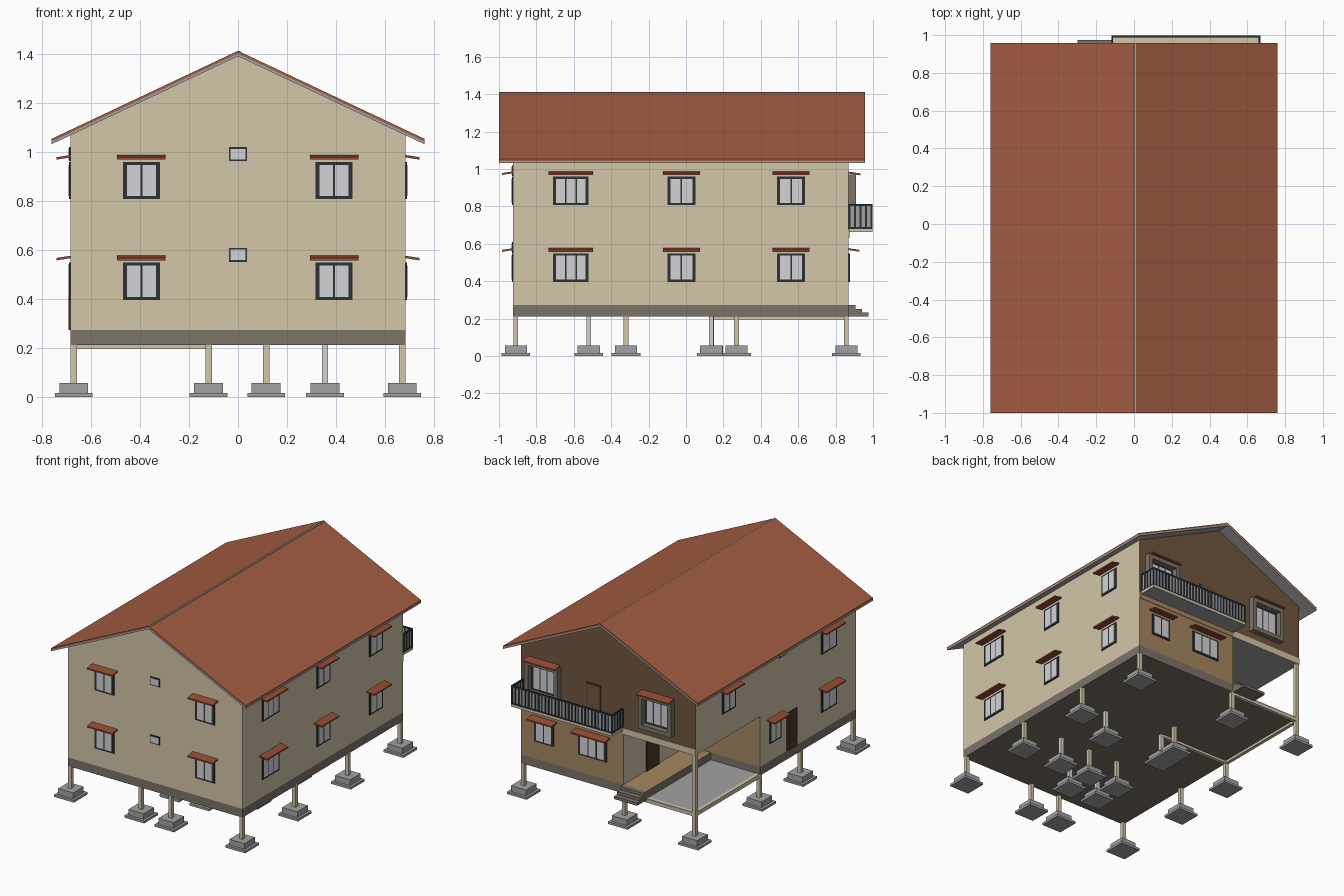
import bpy, bmesh

cube = bpy.data.objects.get("Cube")
if cube:
    bpy.data.objects.remove(cube, do_unlink=True)


def material(name, r, g, b):
    lin = [((c / 255 + 0.055) / 1.055) ** 2.4 for c in (r, g, b)] + [1]
    m = bpy.data.materials.new(name)
    m.use_nodes = True
    m.diffuse_color = lin
    m.node_tree.nodes["Principled BSDF"].inputs["Base Color"].default_value = lin
    return m


CREAM = material("cream plaster", 211, 198, 168)
BROWN = material("dark brown plaster", 112, 86, 63)
TAN = material("tan plaster", 166, 136, 97)
TAUPE = material("taupe stone", 124, 115, 105)
GREY = material("grey concrete", 162, 162, 162)
GLASS = material("pale glass", 212, 212, 214)
FRAME = material("charcoal frame", 43, 50, 53)
TILE = material("terracotta tile", 163, 93, 66)
AWNING = material("awning red", 150, 76, 51)
DOOR = material("door wood", 74, 54, 40)

# Main dimensions
W, FRONT, BACK = 0.683, -0.925, 0.87
PORCH_X, PORCH_Y = -0.12, 0.15
SLAB_LOW, SLAB_TOP, CEILING, UPPER = 0.212, 0.273, 0.63, 0.675


def finish(name, bm, mats, rule=None):
    bmesh.ops.recalc_face_normals(bm, faces=bm.faces)
    bm.normal_update()
    if rule:
        for f in bm.faces:
            f.material_index = rule(f.normal)
    me = bpy.data.meshes.new(name)
    bm.to_mesh(me)
    bm.free()
    for m in mats:
        me.materials.append(m)
    ob = bpy.data.objects.new(name, me)
    bpy.context.collection.objects.link(ob)
    return ob


def boxes(name, spans, *mats, rule=None):
    """One object from boxes given as (x0, x1, y0, y1, z0, z1)."""
    bm = bmesh.new()
    for s in spans:
        for v in bmesh.ops.create_cube(bm, size=1)["verts"]:
            v.co = [s[2 * i + (v.co[i] > 0)] for i in range(3)]
    return finish(name, bm, mats, rule)


def prism(name, profile, y0, y1, *mats, rule=None):
    """Extrude an x-z profile along y."""
    bm = bmesh.new()
    face = bm.faces.new([bm.verts.new((x, y0, z)) for x, z in profile])
    new = bmesh.ops.extrude_face_region(bm, geom=[face])["geom"]
    moved = [g for g in new if isinstance(g, bmesh.types.BMVert)]
    bmesh.ops.translate(bm, verts=moved, vec=(0, y1 - y0, 0))
    return finish(name, bm, mats, rule)


def on_wall(wall, u0, u1, z0, z1, d0, d1):
    """Box span lying on a wall, d measured outward."""
    axis, pos, sign = wall
    a, b = sorted((pos + sign * d0, pos + sign * d1))
    return (a, b, u0, u1, z0, z1) if axis == "x" else (u0, u1, a, b, z0, z1)


WALLS = {"front": ("y", FRONT, -1), "back": ("y", BACK, 1),
         "left": ("x", W, 1), "right": ("x", -W, -1),
         "porch": ("x", PORCH_X, -1)}


def back_rule(n):
    return 1 if n.y > 0.9 else 2 if n.z < -0.9 else 0


# Walls: gabled upper storey over an L-shaped lower storey
def roof_z(x, drop):
    return 1.412 - 0.472 * abs(x) - drop


prism("upper_walls", [(-W, CEILING), (W, CEILING), (W, roof_z(W, 0.018)),
                      (0, roof_z(0, 0.018)), (-W, roof_z(W, 0.018))],
      FRONT, BACK, CREAM, BROWN, GREY, rule=back_rule)
ground_plan = [(-W, W, FRONT, PORCH_Y), (PORCH_X, W, PORCH_Y, BACK)]
boxes("lower_walls", [p + (SLAB_TOP, CEILING) for p in ground_plan],
      CREAM, TAN, rule=lambda n: int(n.y > 0.9))
boxes("lower_back_band", [(PORCH_X, W, BACK, BACK + 0.003, CEILING, UPPER)], TAN)
boxes("porch_lintel", [(-W, PORCH_X, BACK, BACK + 0.004, CEILING, UPPER)], CREAM)
boxes("floor_slab", [p + (SLAB_LOW, SLAB_TOP) for p in ground_plan], TAUPE)

# Roof: tile layer above a concrete layer
EAVE = 0.761
for name, top, low, mat in (("roof_tiles", 0, 0.011, TILE), ("roof_deck", 0.011, 0.022, GREY)):
    prism(name, [(x, roof_z(x, top)) for x in (-EAVE, 0, EAVE)]
          + [(x, roof_z(x, low)) for x in (EAVE, 0, -EAVE)], -1, 0.957, mat)
boxes("ridge_strip", [(-0.002, 0.01, -1, 0.957, 1.4, 1.411)], GREY)

# Porch floor, landing, beams and steps
LAND = -0.3
boxes("porch_floor", [(-W, LAND, PORCH_Y, BACK, SLAB_LOW, 0.222)], GREY, TAUPE,
      rule=lambda n: int(n.z < -0.9))
boxes("porch_landing", [(LAND, PORCH_X, PORCH_Y, BACK, SLAB_LOW, SLAB_TOP)], TAUPE, TAN,
      rule=lambda n: int(n.z > 0.9))
BEAM = 0.024
boxes("porch_beams", [(-W, -W + BEAM, PORCH_Y, BACK, 0.195, 0.224),
                      (-W, PORCH_X, BACK - BEAM, BACK, 0.195, 0.224),
                      (-W, PORCH_X, PORCH_Y - BEAM, PORCH_Y, 0.195, SLAB_LOW)], CREAM)
boxes("entry_steps", [(LAND, PORCH_X, BACK, BACK + 0.035 * i, SLAB_LOW, SLAB_TOP - 0.021 * (i - 1))
                      for i in (1, 2, 3)], TAUPE)

# Posts on stepped footings
plaster_posts = [(x, y) for y in (-0.91, -0.32) for x in (-0.67, PORCH_X, 0.115, 0.67)]
plaster_posts += [(-0.67, 0.138), (PORCH_X, 0.27), (0.67, 0.27),
                  (-0.67, 0.857), (PORCH_X, 0.857), (0.67, 0.857)]
concrete_posts = [(0.355, 0.135), (PORCH_X, 0.135), (0.355, -0.32),
                  (0.115, -0.52), (PORCH_X, -0.52)]


def square(x, y, r, z0, z1):
    return (x - r, x + r, y - r, y + r, z0, z1)


POST = 0.013
boxes("plaster_posts", [square(x, y, POST, 0.05, SLAB_LOW + 0.005) for x, y in plaster_posts], CREAM)
boxes("concrete_posts", [square(x, y, POST, 0.05, SLAB_LOW + 0.005) for x, y in concrete_posts], GLASS)
boxes("porch_corner_post", [square(-0.67, 0.857, POST, SLAB_LOW, CEILING)], CREAM)
every = plaster_posts + concrete_posts
boxes("footing_blocks", [square(x, y, 0.059, 0.014, 0.057) for x, y in every], GREY)
boxes("footing_bases", [square(x, y, 0.077, 0, 0.016) for x, y in every], GREY)


# Windows: dark backing plate with raised panes
def window(wall_name, u, z0, z1, width, panes=2, border=0.012):
    wall = WALLS[wall_name]
    u0, u1 = u - width / 2, u + width / 2
    boxes(wall_name + "_window_frame", [on_wall(wall, u0, u1, z0, z1, 0, 0.006)], FRAME)
    pitch = (width - 2 * border) / panes
    gap = 0.004 if panes > 1 else 0
    spans = [on_wall(wall, u0 + border + i * pitch + gap, u0 + border + (i + 1) * pitch - gap,
                     z0 + border, z1 - border, 0, 0.008) for i in range(panes)]
    boxes(wall_name + "_window_panes", spans, GLASS)


def awning(wall_name, u, z, width, reach=0.058):
    wall = WALLS[wall_name]
    ob = boxes(wall_name + "_awning", [on_wall(wall, u - width / 2, u + width / 2,
                                               z - 0.01, z, 0, reach)], AWNING)
    axis = 0 if wall[0] == "x" else 1
    for v in ob.data.vertices:
        if abs(v.co[axis] - wall[1]) > reach / 2:
            v.co.z -= 0.009


STOREYS = {"low": 0.396, "high": 0.807}


def shaded_window(wall_name, u, storey, width, panes=2):
    z = STOREYS[storey]
    window(wall_name, u, z, z + 0.152, width, panes)
    awning(wall_name, u, z + 0.18, width + 0.048)


for storey, z in STOREYS.items():
    for u in (-0.394, 0.392):
        shaded_window("front", u, storey, 0.15)
    window("front", 0, z + 0.155, z + 0.212, 0.075, panes=1, border=0.007)
    shaded_window("left", -0.615, storey, 0.19, panes=3)
    shaded_window("left", -0.025, storey, 0.15)
    shaded_window("left", 0.562, storey, 0.15)
    shaded_window("right", -0.62, storey, 0.17)
shaded_window("right", 0.5, "high", 0.15)
shaded_window("right", -0.02, "low", 0.13)
window("right", -0.1, 0.962, 1.02, 0.075, panes=1, border=0.007)
shaded_window("back", 0.5, "low", 0.15)
shaded_window("back", 0.12, "low", 0.22, panes=3)

# Upper back windows inside projecting stone surrounds
for u in (0.5, -0.39):
    window("back", u, 0.76, 0.935, 0.19, panes=3)
    back = WALLS["back"]
    lo, hi, z0, z1, t = u - 0.13, u + 0.13, 0.725, 0.97, 0.03
    boxes("window_surround", [on_wall(back, lo, lo + t, z0, z1, 0, 0.04),
                              on_wall(back, hi - t, hi, z0, z1, 0, 0.04),
                              on_wall(back, lo, hi, z0, z0 + t, 0, 0.04),
                              on_wall(back, lo, hi, z1 - t, z1, 0, 0.04)], TAUPE)
    awning("back", u, 0.985, 0.25, reach=0.062)

# Doors
boxes("side_door", [on_wall(WALLS["right"], -0.26, -0.15, SLAB_TOP, 0.54, 0, 0.008)], DOOR)
boxes("porch_door", [on_wall(WALLS["porch"], 0.48, 0.62, SLAB_TOP, 0.54, 0, 0.008)], DOOR)
boxes("balcony_door_frame", [(0.05, 0.17, BACK, BACK + 0.005, 0.68, 0.925)], DOOR)
boxes("balcony_door", [(0.057, 0.163, BACK, BACK + 0.008, 0.68, 0.918)], BROWN)

# Balcony with barred railing
B0, B1, OUT = PORCH_X, 0.67, 0.997
boxes("balcony_floor", [(B0, B1, BACK, OUT, 0.663, 0.68)], CREAM, GREY,
      rule=lambda n: int(n.z < -0.9))
edges = [(B0, B1, OUT - 0.01, OUT), (B0, B0 + 0.01, BACK, OUT), (B1 - 0.01, B1, BACK, OUT)]
boxes("balcony_rails", [e + z for e in edges for z in ((0.802, 0.813), (0.68, 0.69))], FRAME)
bars = [(B0 + 0.005 + (B1 - B0 - 0.01) * i / 30, OUT - 0.005) for i in range(31)]
bars += [(x, BACK + 0.005 + 0.029 * i) for x in (B0 + 0.005, B1 - 0.005) for i in range(4)]
boxes("balcony_bars", [square(x, y, 0.005, 0.685, 0.805) for x, y in bars], FRAME)
boxes("balcony_panels", [(B0 + 0.004, B1 - 0.004, OUT - 0.006, OUT - 0.004, 0.685, 0.805)]
      + [(x - 0.001, x + 0.001, BACK, OUT - 0.005, 0.685, 0.805)
         for x in (B0 + 0.005, B1 - 0.005)], GREY)
